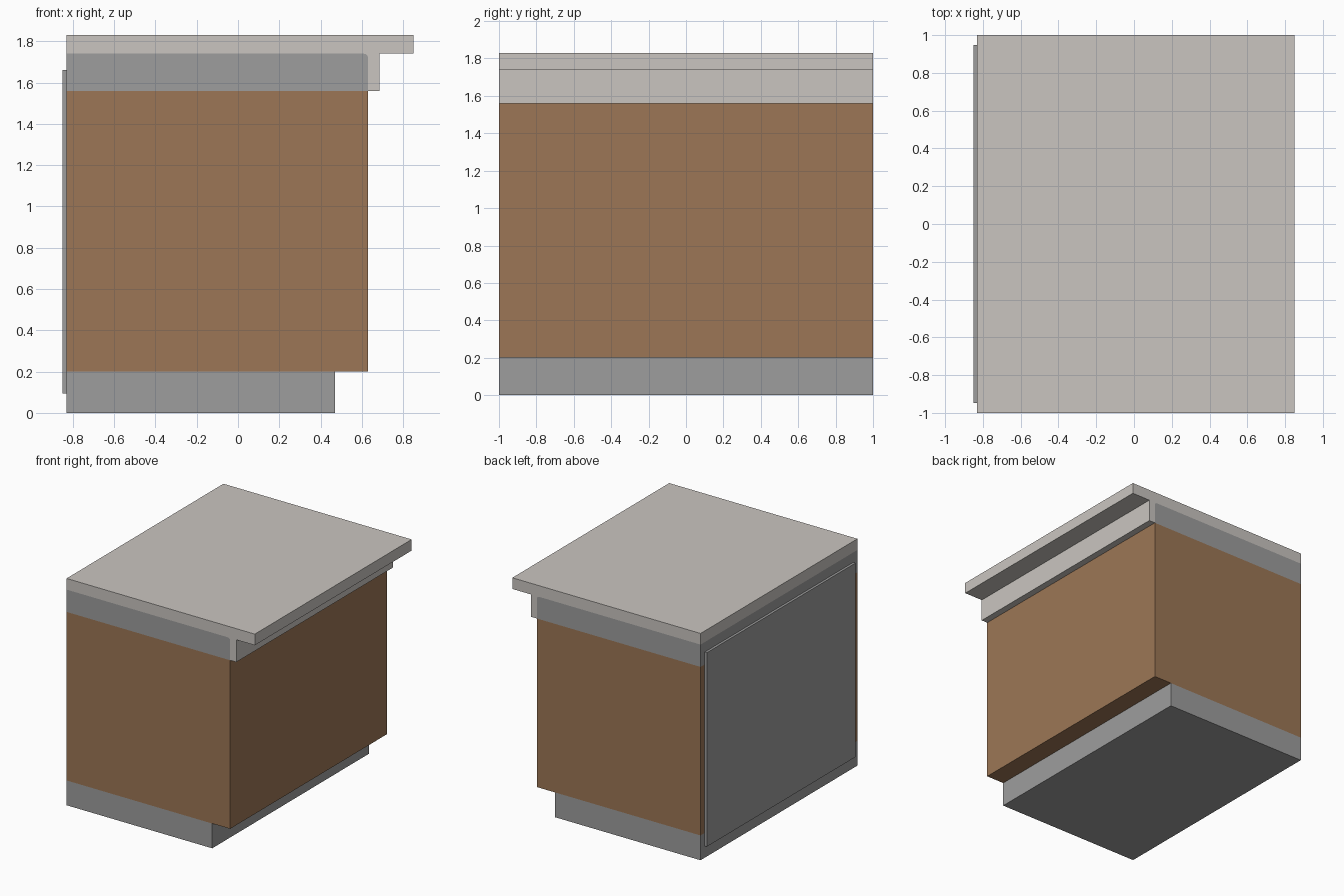
import bpy, math

if "Cube" in bpy.data.objects:
    bpy.data.objects.remove(bpy.data.objects["Cube"])


def mat(name, rgb):
    m = bpy.data.materials.new(name)
    m.diffuse_color = (*rgb, 1)
    m.use_nodes = True
    m.node_tree.nodes["Principled BSDF"].inputs["Base Color"].default_value = m.diffuse_color
    return m


GREY = mat("grey metal", (0.34, 0.34, 0.34))
WOOD = mat("brown wood", (0.335, 0.183, 0.092))
STONE = mat("pale stone", (0.59, 0.56, 0.53))


def extrude(name, profile, y, material):
    """Extrude an anticlockwise x,z profile from -y to +y."""
    n = len(profile)
    verts = [(px, s * y, pz) for s in (-1, 1) for px, pz in profile]
    faces = [tuple(range(n)), tuple(reversed(range(n, 2 * n)))]
    faces += [(i, i + n, (i + 1) % n + n, (i + 1) % n) for i in range(n)]
    me = bpy.data.meshes.new(name)
    me.from_pydata(verts, [], faces)
    me.materials.append(material)
    ob = bpy.data.objects.new(name, me)
    bpy.context.collection.objects.link(ob)
    return ob


def rect(x0, x1, z0, z1):
    return [(x0, z0), (x1, z0), (x1, z1), (x0, z1)]


BACK, FACE, R = -0.83, 0.63, 0.02
# Rounded upper edge shared by the top rail and the counter lip
arc = [(FACE - R + R * math.cos(a), 1.74 - R + R * math.sin(a))
       for a in (math.radians(d) for d in (0, 22.5, 45, 67.5, 90))]

# Recessed plinth, cabinet body and top rail
extrude("plinth", rect(BACK, 0.47, 0, 0.2), 1, GREY)
extrude("cabinet_body", rect(BACK, FACE, 0.2, 1.56), 1, WOOD)
extrude("top_rail", [(BACK, 1.56), (FACE, 1.56)] + arc + [(BACK, 1.74)], 1, GREY)

# Overhanging countertop with hanging lip in one profile
extrude("countertop", [(FACE, 1.56), (0.685, 1.56), (0.685, 1.74), (0.85, 1.74),
                       (0.85, 1.83), (BACK, 1.83), (BACK, 1.74)] + arc[::-1], 1, STONE)

# Panel fixed on the back
extrude("back_panel", rect(-0.85, BACK, 0.095, 1.66), 0.947, GREY)
